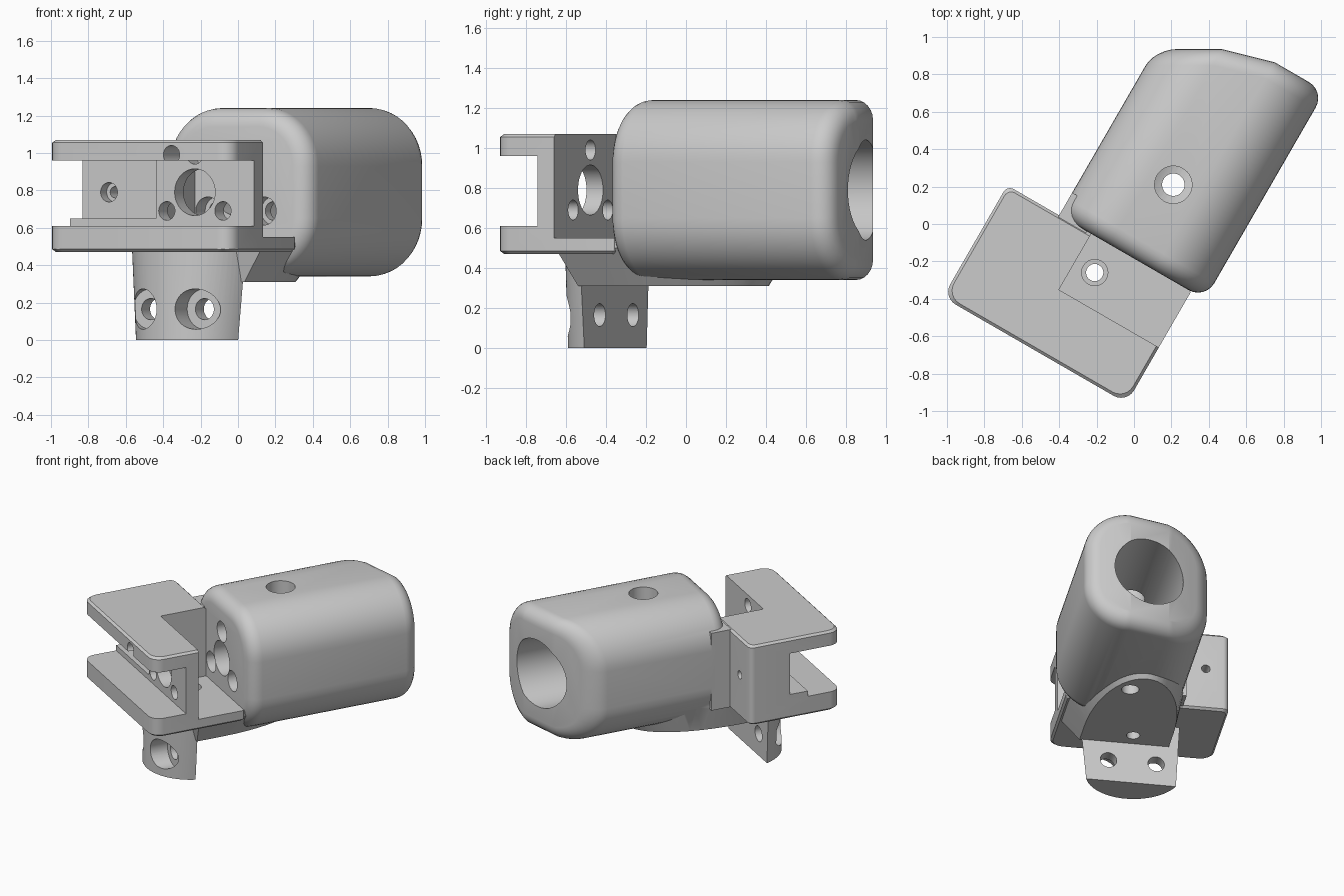
import bpy, bmesh
from math import sin, cos, pi, radians, asin
from mathutils import Matrix

if "Cube" in bpy.data.objects:
    bpy.data.objects.remove(bpy.data.objects["Cube"])

# Everything is built in a local frame (u across, v along the barrel), then turned -30 degrees.
CU, CZ = 0.08, 0.79          # barrel axis


def finish(bm, name):
    bmesh.ops.recalc_face_normals(bm, faces=bm.faces[:])
    me = bpy.data.meshes.new(name)
    bm.to_mesh(me)
    bm.free()
    ob = bpy.data.objects.new(name, me)
    bpy.context.collection.objects.link(ob)
    return ob


def hull(name, pts):
    bm = bmesh.new()
    for p in pts:
        bm.verts.new(p)
    r = bmesh.ops.convex_hull(bm, input=bm.verts[:])
    junk = {g for g in r["geom_interior"] + r["geom_unused"]
            if isinstance(g, bmesh.types.BMVert)}
    bmesh.ops.delete(bm, geom=list(junk), context='VERTS')
    bmesh.ops.dissolve_limit(bm, angle_limit=radians(0.3), verts=bm.verts[:], edges=bm.edges[:])
    return finish(bm, name)


def box(name, u, v, z):
    return hull(name, [(a, b, c) for a in u for b in v for c in z])


def rod(name, centre, r, span, axis='V', seg=40):
    """Cylinder along v (centre = u, z) or along z (centre = u, v)."""
    bm = bmesh.new()
    bmesh.ops.create_cone(bm, cap_ends=True, segments=seg, radius1=r, radius2=r,
                          depth=span[1] - span[0])
    mid = (span[0] + span[1]) / 2
    if axis == 'V':
        bm.transform(Matrix.Translation((centre[0], mid, centre[1])) @ Matrix.Rotation(pi / 2, 4, 'X'))
    else:
        bm.transform(Matrix.Translation((centre[0], centre[1], mid)))
    return finish(bm, name)


def combine(target, other, op):
    m = target.modifiers.new("bool", 'BOOLEAN')
    m.operation, m.solver, m.object = op, 'EXACT', other
    bpy.context.view_layer.objects.active = target
    bpy.ops.object.modifier_apply(modifier=m.name)
    bpy.data.objects.remove(other)


def rounded_loop(half, r, n=12):
    pts = []
    for q, (sx, sy) in enumerate([(1, 1), (-1, 1), (-1, -1), (1, -1)]):
        for i in range(n + 1):
            a = pi / 2 * (q + i / n)
            pts.append((sx * (half - r) + r * cos(a), sy * (half - r) + r * sin(a)))
    return pts


# Barrel: rounded-square prism, filleted ends, back end trimmed on one side
F = 0.1
pts = []
for k in range(7):
    a = pi / 2 * k / 6
    d, drop = F * (1 - cos(a)), F * (1 - sin(a))
    for x, z in rounded_loop(0.45 - d, 0.31 - d):
        u = CU + x
        end = min(1.125, (0.935 + 0.5 * u) / 0.866)
        pts += [(u, -0.16 + drop, CZ + z), (u, end - drop, CZ + z)]
barrel = hull("barrel_bracket", pts)

# Clamp block with rounded upright corners and softened rims
corners = [(-0.69, -0.85, 0.08), (0.445, -0.85, 0.08), (0.445, -0.16, 0.01), (-0.69, -0.16, 0.04)]
pts = []
for e, zs in ((0.015, (0.47, 1.07)), (0, (0.485, 1.055))):
    for u, v, r in corners:
        su, sv = (1 if u > 0 else -1), (1 if v > -0.5 else -1)
        for i in range(7):
            a = pi / 2 * i / 6
            pts += [(u - su * (r + (e - r * 1e-9)) + su * r * cos(a),
                     v - sv * (r + e) + sv * r * sin(a), z) for z in zs]
block = hull("clamp_block", pts)
for u, v, z in [((-1, 1), (-1, -0.6), (0.61, 0.96)),          # front channel
                ((-1, -0.16), (-1, -0.465), (0.65, 0.96)),    # deeper left channel
                ((-0.172, 1), (-0.505, 0.2), (0.55, 2))]:     # rear pocket
    combine(block, box("cutter", u, v, z), 'DIFFERENCE')

# Underside pad: arch that tapers forward into the barrel
def arch(u0, u1, v0, v1, z):
    m, h = (u0 + u1) / 2, (u1 - u0) / 2
    out = [(u0, v0, z), (u1, v0, z)]
    for i in range(25):
        a = pi * i / 24
        out.append((m + h * cos(a), -0.25 + (v1 + 0.25) * sin(a), z))
    return out

pad = hull("under_pad", arch(-0.32, 0.3, -0.45, 0.45, 0.31)
           + arch(-0.36, 0.44, -0.5, 0.6, 0.5) + arch(-0.36, 0.44, -0.5, 0.6, 0.545))

# Post: circular segment with flat back, slightly flared on one side
R, half, chord = 0.33, 0.312, -0.44
limit = asin(half / R)
pts = []
for i in range(33):
    a = -limit + 2 * limit * i / 32
    u, v = R * sin(a), chord + R * cos(limit) - R * cos(a)
    pts.append((-0.057 + u, v, 0))
    pts.append((-0.047 + u * 1.12, v, 0.5))
post = hull("post", pts)

# Web joining the barrel to the left half of the block
web = box("web", (-0.37, -0.2), (-0.3, -0.02), (0.48, 1.065))

for part in (block, pad, post, web):
    combine(barrel, part, 'UNION')

# Bores and screw holes
holes = [rod("cutter", (CU, CZ), 0.25, (0.0, 1.5), seg=64),
         rod("cutter", (CU, CZ), 0.125, (-0.8, 0.1)),
         rod("cutter", (-0.528, CZ), 0.03, (-0.6, 0.0)),
         rod("cutter", (-0.528, CZ), 0.052, (-0.6, -0.4)),
         rod("cutter", (0.077, 0.287), 0.06, (0.1, 1.5), 'Z'),
         rod("cutter", (0.077, 0.287), 0.1, (0.9, 1.5), 'Z'),
         rod("cutter", (-0.052, -0.33), 0.046, (0.2, 0.8), 'Z'),
         rod("cutter", (-0.052, -0.33), 0.07, (0.48, 0.8), 'Z')]
for a in (90, 210, 330):
    c = (CU + 0.2 * cos(radians(a)), CZ + 0.2 * sin(radians(a)))
    holes += [rod("cutter", c, 0.05, (-1, 0.1)), rod("cutter", c, 0.075, (-0.3, -0.06))]
for u in (0.1, -0.232):
    holes += [rod("cutter", (u, 0.165), 0.057, (-0.9, -0.3)),
              rod("cutter", (u, 0.165), 0.108, (-0.9, -0.53))]
for h in holes:
    combine(barrel, h, 'DIFFERENCE')

# Turn into place and shade
barrel.data.transform(Matrix.Rotation(radians(-30), 4, 'Z'))
bpy.ops.object.select_all(action='DESELECT')
barrel.select_set(True)
bpy.context.view_layer.objects.active = barrel
bpy.ops.object.shade_smooth_by_angle(angle=radians(30))
